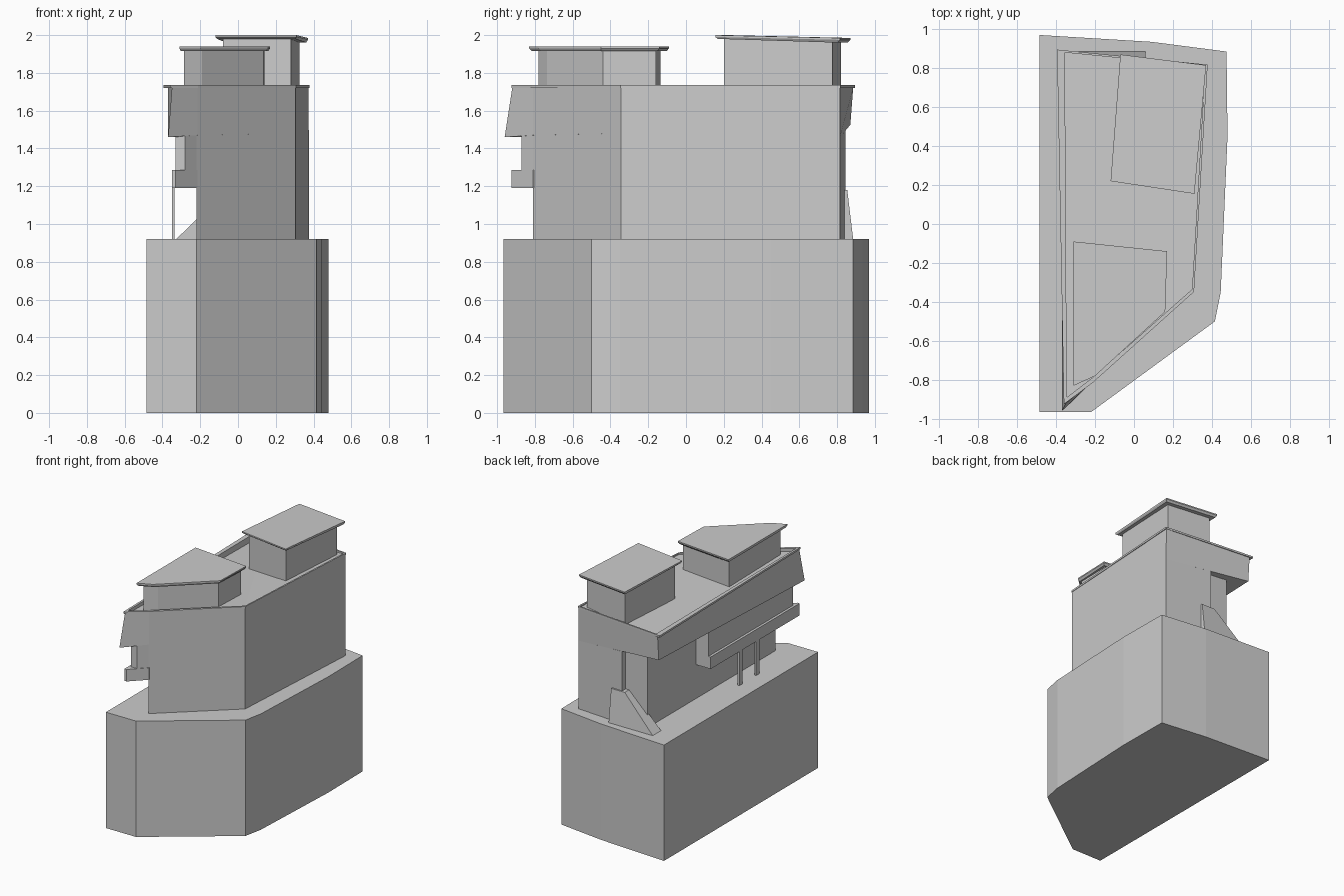
import bpy, bmesh
from mathutils import Vector

if "Cube" in bpy.data.objects:
    bpy.data.objects.remove(bpy.data.objects["Cube"])


def loft(name, rings, fan_top=False):
    """Closed solid through equal-length rings of 3D points (counter-clockwise)."""
    bm = bmesh.new()
    vs = [[bm.verts.new(p) for p in r] for r in rings]
    n = len(vs[0])
    for a, b in zip(vs, vs[1:]):
        for i in range(n):
            j = (i + 1) % n
            bm.faces.new((a[i], a[j], b[j], b[i]))
    bm.faces.new(vs[0][::-1])
    top = vs[-1]
    if fan_top:
        for i in range(n - 2):
            bm.faces.new((top[-1], top[i], top[i + 1]))
    else:
        bm.faces.new(top)
    bmesh.ops.recalc_face_normals(bm, faces=bm.faces)
    me = bpy.data.meshes.new(name)
    bm.to_mesh(me)
    bm.free()
    ob = bpy.data.objects.new(name, me)
    bpy.context.collection.objects.link(ob)
    return ob


def ring(pts, z):
    """Lift a 2D outline to height z (a number, or one height per point)."""
    zs = z if isinstance(z, (list, tuple)) else [z] * len(pts)
    return [(p[0], p[1], h) for p, h in zip(pts, zs)]


def shrink(pts, d):
    """Move an outline's corners towards its middle by d."""
    c = sum((Vector(p) for p in pts), Vector((0, 0))) / len(pts)
    return [Vector(p) + (c - Vector(p)).normalized() * d for p in pts]


def prism(name, pts, z0, z1):
    return loft(name, [ring(pts, z0), ring(pts, z1)])


def box(name, x0, x1, y0, y1, z0, z1):
    return prism(name, [(x0, y0), (x1, y0), (x1, y1), (x0, y1)], z0, z1)


# Tall plinth
prism("plinth", [(-.485, -.965), (-.22, -.965), (.415, -.50), (.445, -.35),
                 (.48, .45), (.475, .885), (.09, .935), (-.485, .97)], 0, .92)

# Ground and middle floors
body = [(-.22, -.81), (.305, -.345), (.375, .815), (-.03, .845), (-.03, .80), (-.22, .80)]
mid_z = [1.19, 1.19, 1.175, 1.18, 1.18, 1.19]
loft("ground_floor", [ring(body, .92), ring(body, mid_z)])
loft("middle_floor", [ring(body, mid_z),
                      ring(body, [1.47, 1.48, 1.46, 1.495, 1.495, 1.515])])

# Left bay and balcony on posts
prism("middle_bay", [(-.33, -.87), (-.28, -.87), (-.21, -.80), (-.21, .19), (-.33, .19)], 1.19, 1.49)
prism("balcony", [(-.35, -.925), (-.33, -.925), (-.215, -.81), (-.20, .19), (-.35, .19)], 1.19, 1.285)
for i, y in enumerate((-.40, -.19)):
    box(f"balcony_post_{i + 1}", -.35, -.335, y - .02, y + .02, .92, 1.19)

# Overhanging top floor with thin roof edge and sunken roof
low = [(-.37, -.96), (-.215, -.81), (.305, -.345), (.375, .815), (-.37, .87)]
high = [(-.35, -.92), (-.215, -.81), (.305, -.345), (.372, .815), (-.37, .885)]
edge = [(-.36, -.925), (-.212, -.815), (.308, -.348), (.378, .818), (-.395, .895)]
inner = [(-.345, -.89), (-.215, -.79), (.298, -.335), (.365, .808), (-.355, .88)]
loft("top_floor", [ring(low, [1.46, 1.47, 1.48, 1.46, 1.525]), ring(high, 1.72),
                   ring(edge, 1.72), ring(edge, 1.735), ring(inner, 1.735),
                   ring(inner, [1.71, 1.715, 1.725, 1.725, 1.68])], fan_top=True)

# Two roof pavilions with flat lids
front_lid = [(-.31, -.83), (-.20, -.78), (.16, -.45), (.17, -.14), (-.31, -.09)]
front_wall = [(-.285, -.78), (-.19, -.735), (.135, -.44), (.14, -.16), (-.285, -.135)]
prism("front_pavilion", front_wall, 1.69, 1.92)
loft("front_pavilion_lid", [ring(shrink(front_lid, .015), 1.915), ring(front_lid, 1.93),
                            ring(front_lid, 1.94)])
back_lid = [(-.12, .22), (.31, .155), (.37, .815), (-.07, .87)]
back_wall = [(-.08, .255), (.28, .20), (.325, .775), (-.04, .82)]
loft("back_pavilion", [ring(back_wall, 1.68), ring(back_wall, [1.98, 1.98, 1.97, 1.97])])
loft("back_pavilion_lid", [ring(shrink(back_lid, .015), [1.98, 1.98, 1.96, 1.96]),
                           ring(back_lid, [1.99, 1.99, 1.975, 1.975]),
                           ring(back_lid, [2.0, 2.0, 1.985, 1.985])])

# Sloping stair enclosure at the back
prof = [(-.327, .92), (.06, .92), (.06, 1.18), (-.06, 1.18)]
loft("back_stair", [[(x, .78, z) for x, z in prof],
                    [(x, .885 - (z - .92) * .12, z) for x, z in prof]])
